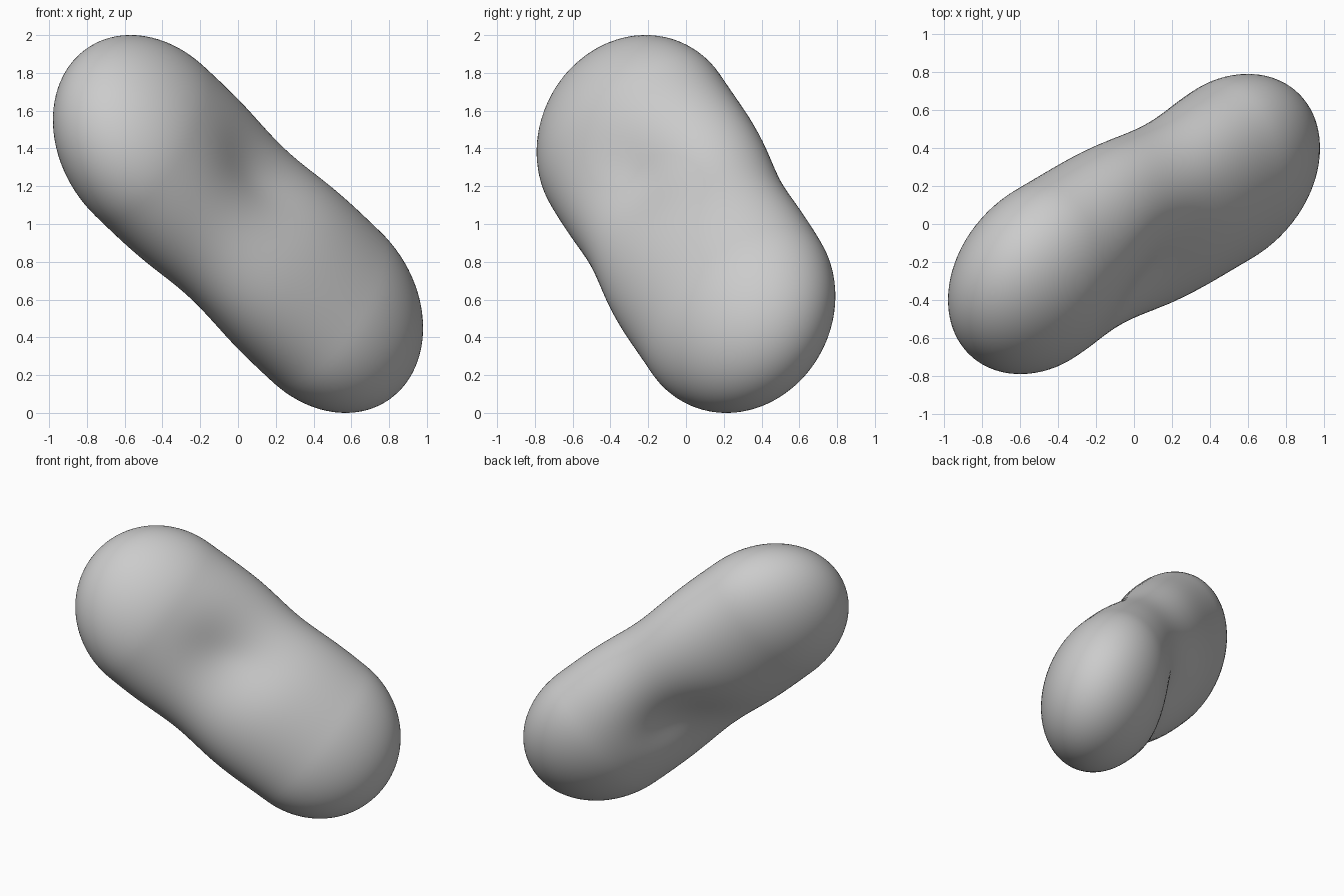
import bpy, bmesh, math
from mathutils import Vector

cube = bpy.data.objects.get("Cube")
if cube:
    bpy.data.objects.remove(cube, do_unlink=True)

# Skewed frame of the body: long axis, broad direction, thin direction
AXIS = Vector((-0.400, -0.2266, 0.3749))
BROAD = Vector((0.119, 0.4055, 0.3805))
THIN = Vector((0.293, -0.242, 0.1665))
LOBE = 1.175  # lobe centre along the axis, lobe radius is 1


def capsule(s):
    """Axial position and radius at arc length s of a round-ended rod."""
    if abs(s) < LOBE:
        return s, 1
    a = abs(s) - LOBE
    return math.copysign(LOBE + math.sin(a), s), math.cos(a)


def bump(x, width):
    return math.exp(-(x / width) ** 2)


# Two-lobed body, reshaped from a sphere
bm = bmesh.new()
bmesh.ops.create_uvsphere(bm, u_segments=96, v_segments=80, radius=1)
for v in bm.verts:
    lat = math.asin(max(-1, min(1, v.co.z)))
    lon = math.atan2(v.co.y, v.co.x)
    q = math.sin(lon) ** 2
    x, r = capsule(lat / (math.pi / 2) * (LOBE + math.pi / 2))
    # Slanted waist, deepest on the broad faces, and fuller edges
    waist = 0.3 * math.sin(lon) - 0.2 * math.cos(lon)
    r *= 1 + 0.07 * (1 - q) * bump(x, 0.9) - (0.08 + 0.2 * q ** 3) * bump(x - waist, 0.55)
    v.co = AXIS * x + BROAD * (r * math.cos(lon)) + THIN * (r * math.sin(lon))

# Stand it on the ground
low = min(v.co.z for v in bm.verts)
for v in bm.verts:
    v.co.z -= low
bmesh.ops.recalc_face_normals(bm, faces=bm.faces)
for f in bm.faces:
    f.smooth = True

mesh = bpy.data.meshes.new("two_lobed_body")
bm.to_mesh(mesh)
bm.free()
body = bpy.data.objects.new("two_lobed_body", mesh)
bpy.context.collection.objects.link(body)

# Plain grey
grey = bpy.data.materials.new("light_grey")
grey.use_nodes = True
colour = (0.6, 0.6, 0.6, 1)
grey.diffuse_color = colour
grey.node_tree.nodes["Principled BSDF"].inputs["Base Color"].default_value = colour
mesh.materials.append(grey)
